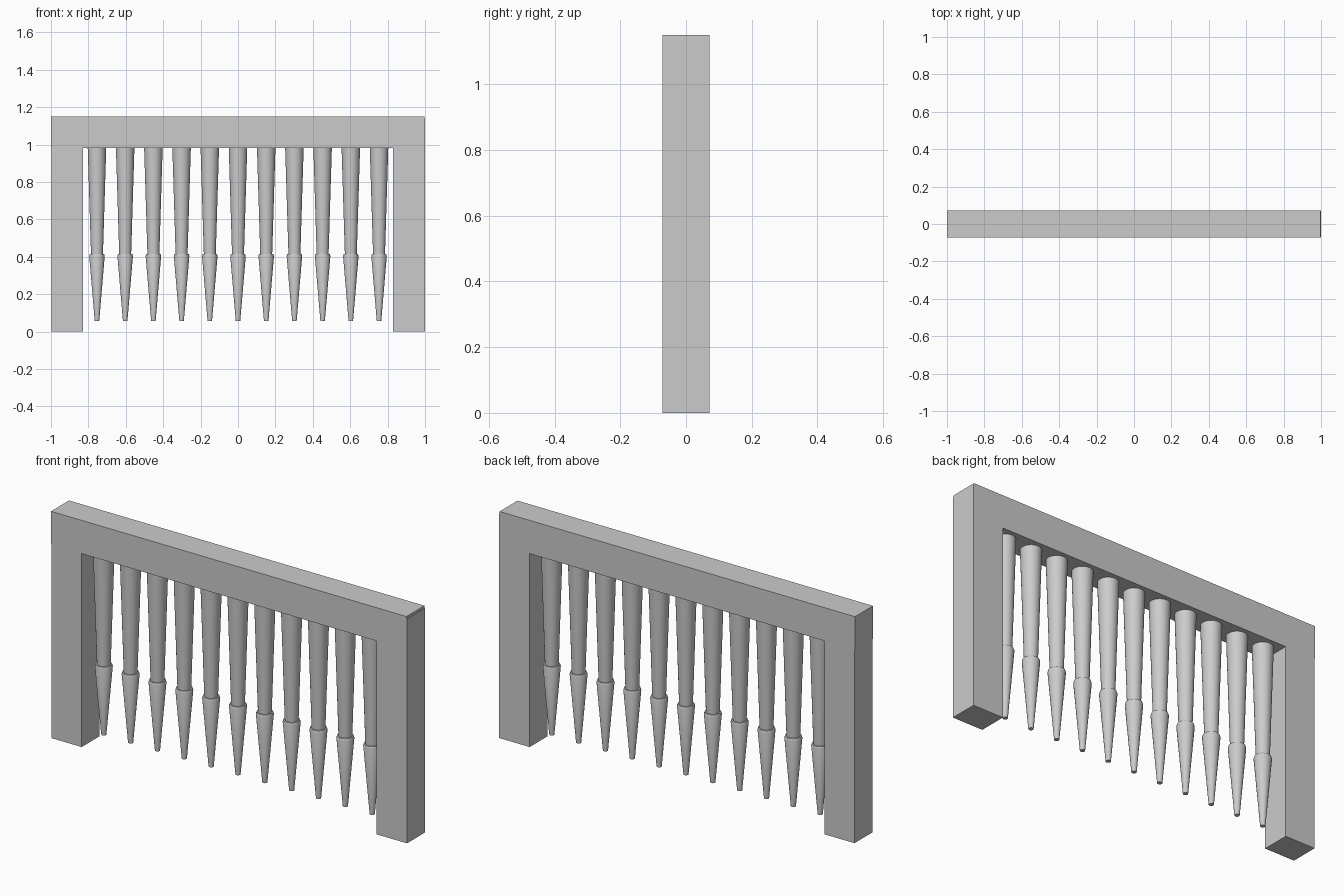
import bpy, bmesh, math

if "Cube" in bpy.data.objects:
    bpy.data.objects.remove(bpy.data.objects["Cube"])

def new_object(name, bm):
    bmesh.ops.recalc_face_normals(bm, faces=bm.faces)
    mesh = bpy.data.meshes.new(name)
    bm.to_mesh(mesh)
    bm.free()
    obj = bpy.data.objects.new(name, mesh)
    bpy.context.collection.objects.link(obj)
    return obj

def arch_frame(name, outline, depth):
    # one solid U-shaped outline in XZ, extruded along y
    bm = bmesh.new()
    face = bm.faces.new([bm.verts.new((x, -depth, z)) for x, z in outline])
    ext = bmesh.ops.extrude_face_region(bm, geom=[face])
    moved = [v for v in ext["geom"] if isinstance(v, bmesh.types.BMVert)]
    bmesh.ops.translate(bm, verts=moved, vec=(0, 2 * depth, 0))
    return new_object(name, bm)

def turned_spike(name, profile, x, sides=32):
    # stacked rings with capped ends
    bm = bmesh.new()
    rings = [[bm.verts.new((x + r * math.cos(2 * math.pi * i / sides),
                            r * math.sin(2 * math.pi * i / sides), z))
              for i in range(sides)] for r, z in profile]
    for a, b in zip(rings, rings[1:]):
        for i in range(sides):
            j = (i + 1) % sides
            bm.faces.new((a[i], a[j], b[j], b[i]))
    bm.faces.new(rings[0])
    bm.faces.new(rings[-1])
    obj = new_object(name, bm)
    bpy.ops.object.select_all(action='DESELECT')
    obj.select_set(True)
    bpy.context.view_layer.objects.active = obj
    bpy.ops.object.shade_smooth_by_angle(angle=math.radians(30))

# Gate frame: two posts and a lintel, with tiny steps at the outer ends
arch_frame("gate_frame", [
    (-0.997, 0), (-0.828, 0), (-0.828, 0.982), (0.828, 0.982), (0.828, 0),
    (1.0, 0), (1.0, 1.14), (0.997, 1.14), (0.997, 1.151),
    (-1.0, 1.151), (-1.0, 0.982), (-0.997, 0.982)], 0.072)

# Hanging spikes: tapered shaft, collar, pointed tip
spike_profile = [(0.012, 0.056), (0.0415, 0.404), (0.038, 0.415),
                 (0.032, 0.415), (0.0495, 0.983)]
for k in range(11):
    turned_spike(f"spike_{k + 1}", spike_profile, (k - 5) * 0.1508)
